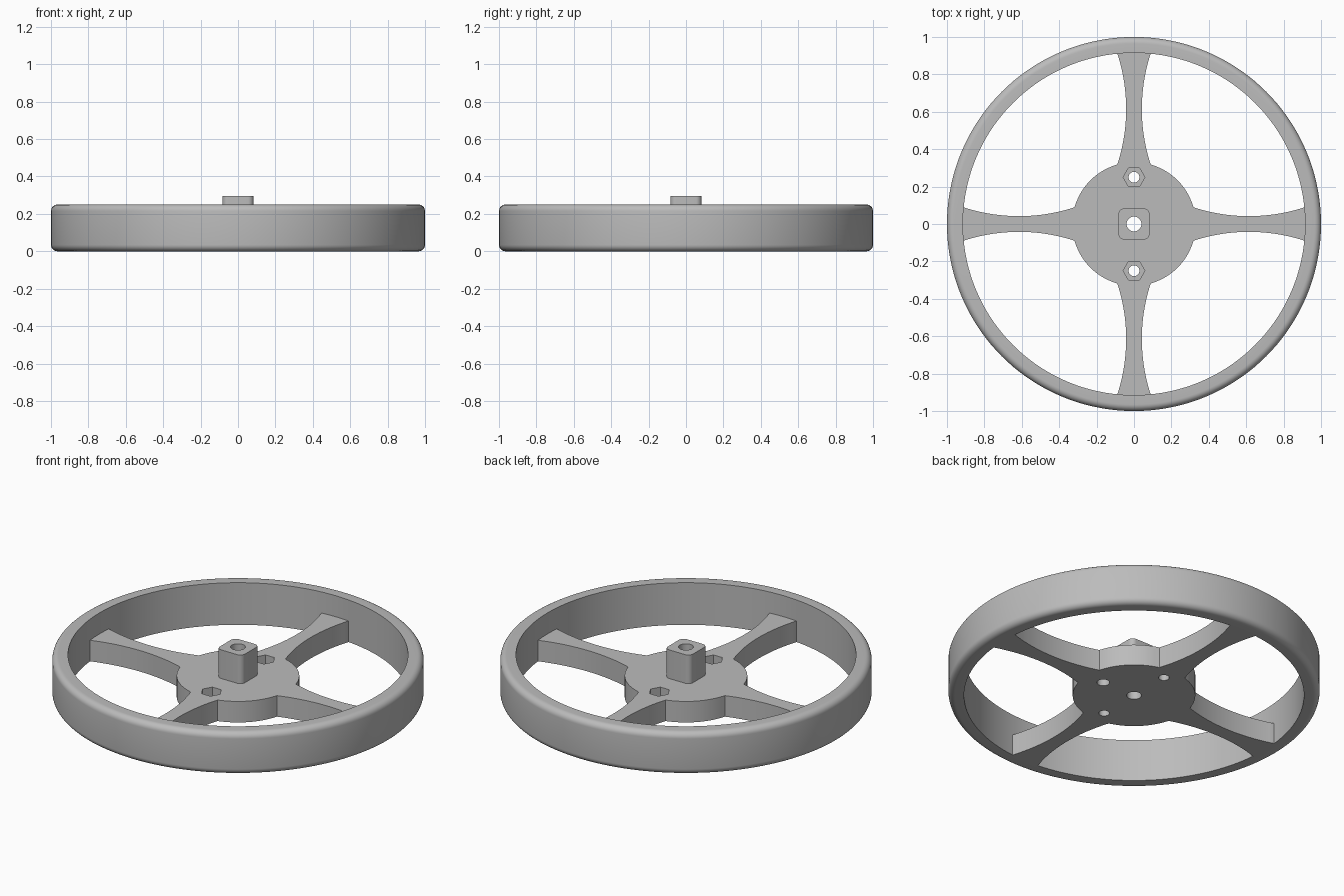
import bpy, bmesh
from math import sin, cos, pi, radians, asin, sqrt
from mathutils import Matrix, Vector

cube = bpy.data.objects.get("Cube")
if cube:
    bpy.data.objects.remove(cube, do_unlink=True)

HUB_R, RIM_R, RIM_IN = 0.33, 1.0, 0.915
PLATE_H, RIM_H, BOSS_TOP = 0.125, 0.25, 0.295

grey = bpy.data.materials.new("plain grey")
grey.use_nodes = True
grey.diffuse_color = (0.5, 0.5, 0.5, 1)
grey.node_tree.nodes["Principled BSDF"].inputs["Base Color"].default_value = (0.5, 0.5, 0.5, 1)


def finish(name, bm):
    bmesh.ops.recalc_face_normals(bm, faces=bm.faces[:])
    mesh = bpy.data.meshes.new(name)
    bm.to_mesh(mesh)
    bm.free()
    mesh.materials.append(grey)
    obj = bpy.data.objects.new(name, mesh)
    bpy.context.collection.objects.link(obj)
    return obj


def arc(cx, cy, r, a0, a1, n):
    return [(cx + r * cos(a0 + (a1 - a0) * i / n), cy + r * sin(a0 + (a1 - a0) * i / n))
            for i in range(n + 1)]


def prism(name, outline, z0, z1):
    bm = bmesh.new()
    face = bm.faces.new([bm.verts.new((x, y, z0)) for x, y in outline])
    new = bmesh.ops.extrude_face_region(bm, geom=[face])["geom"]
    verts = [v for v in new if isinstance(v, bmesh.types.BMVert)]
    bmesh.ops.translate(bm, verts=verts, vec=(0, 0, z1 - z0))
    return finish(name, bm)


def drill(obj, x, y, r, z0, z1, sides=32):
    cutter = prism("cutter", arc(x, y, r, 0, 2 * pi, sides)[:-1], z0, z1)
    cutter.hide_render = True
    mod = obj.modifiers.new("hole", 'BOOLEAN')
    mod.operation, mod.solver, mod.object = 'DIFFERENCE', 'EXACT', cutter
    bpy.context.view_layer.objects.active = obj
    bpy.ops.object.modifier_apply(modifier=mod.name)
    bpy.data.objects.remove(cutter, do_unlink=True)


# Rim: lathed band with rounded outer edges
f = 0.035
profile = ([(RIM_IN, 0)] + arc(RIM_R - f, f, f, -pi / 2, 0, 7)
           + arc(RIM_R - f, RIM_H - f, f, 0, pi / 2, 7) + [(RIM_IN, RIM_H)])
bm = bmesh.new()
ring = [bm.verts.new((x, 0, z)) for x, z in profile]
edges = [bm.edges.new((ring[i - 1], ring[i])) for i in range(len(ring))]
bmesh.ops.spin(bm, geom=ring + edges, cent=(0, 0, 0), axis=(0, 0, 1),
               angle=2 * pi, steps=144, use_merge=True)
bmesh.ops.remove_doubles(bm, verts=bm.verts[:], dist=0.0001)
rim = finish("rim", bm)

# Hub disc with four waisted spokes, as one outline turned four times
root, tip, waist = 0.085, 0.089, 0.042
x0, x1 = sqrt(HUB_R ** 2 - root ** 2), sqrt(RIM_IN ** 2 - tip ** 2)
half, sag = (x1 - x0) / 2, tip - waist
R = (half ** 2 + sag ** 2) / (2 * sag)
mid, spread = (x0 + x1) / 2, asin(half / R)
a_root, a_tip = asin(root / HUB_R), asin(tip / RIM_IN)
lower = arc(mid, -waist - R, R, pi / 2 + spread, pi / 2 - spread, 20)
upper = [(x, -y) for x, y in reversed(lower)]
quarter = (lower + arc(0, 0, RIM_IN + 0.001, -a_tip, a_tip, 8) + upper
           + arc(0, 0, HUB_R, a_root, pi / 2 - a_root, 20)[1:-1])
outline = []
for k in range(4):
    turn = Matrix.Rotation(k * pi / 2, 2)
    outline += [tuple(turn @ Vector(p)) for p in quarter]
plate = prism("hub_and_spokes", outline, 0, PLATE_H)

# Shaft hole, bolt holes with hexagonal nut pockets, blind hole below
drill(plate, 0, 0, 0.04, -0.1, 0.4)
for side in (-1, 1):
    drill(plate, 0, side * 0.25, 0.058, 0.065, 0.3, 6)
    drill(plate, 0, side * 0.25, 0.029, -0.1, 0.3)
drill(plate, 0.216, 0, 0.034, -0.1, 0.06)

# Rounded square boss
w, c = 0.083, 0.03
corners = []
for k, (sx, sy) in enumerate([(1, 1), (-1, 1), (-1, -1), (1, -1)]):
    corners += arc(sx * (w - c), sy * (w - c), c, k * pi / 2, (k + 1) * pi / 2, 8)
boss = prism("boss", corners, PLATE_H, BOSS_TOP)
drill(boss, 0, 0, 0.04, -0.1, 0.4)

# Smooth curved walls, keep edges crisp
bpy.ops.object.select_all(action='DESELECT')
for obj in (rim, plate, boss):
    obj.select_set(True)
bpy.context.view_layer.objects.active = rim
bpy.ops.object.shade_smooth_by_angle(angle=radians(30))
